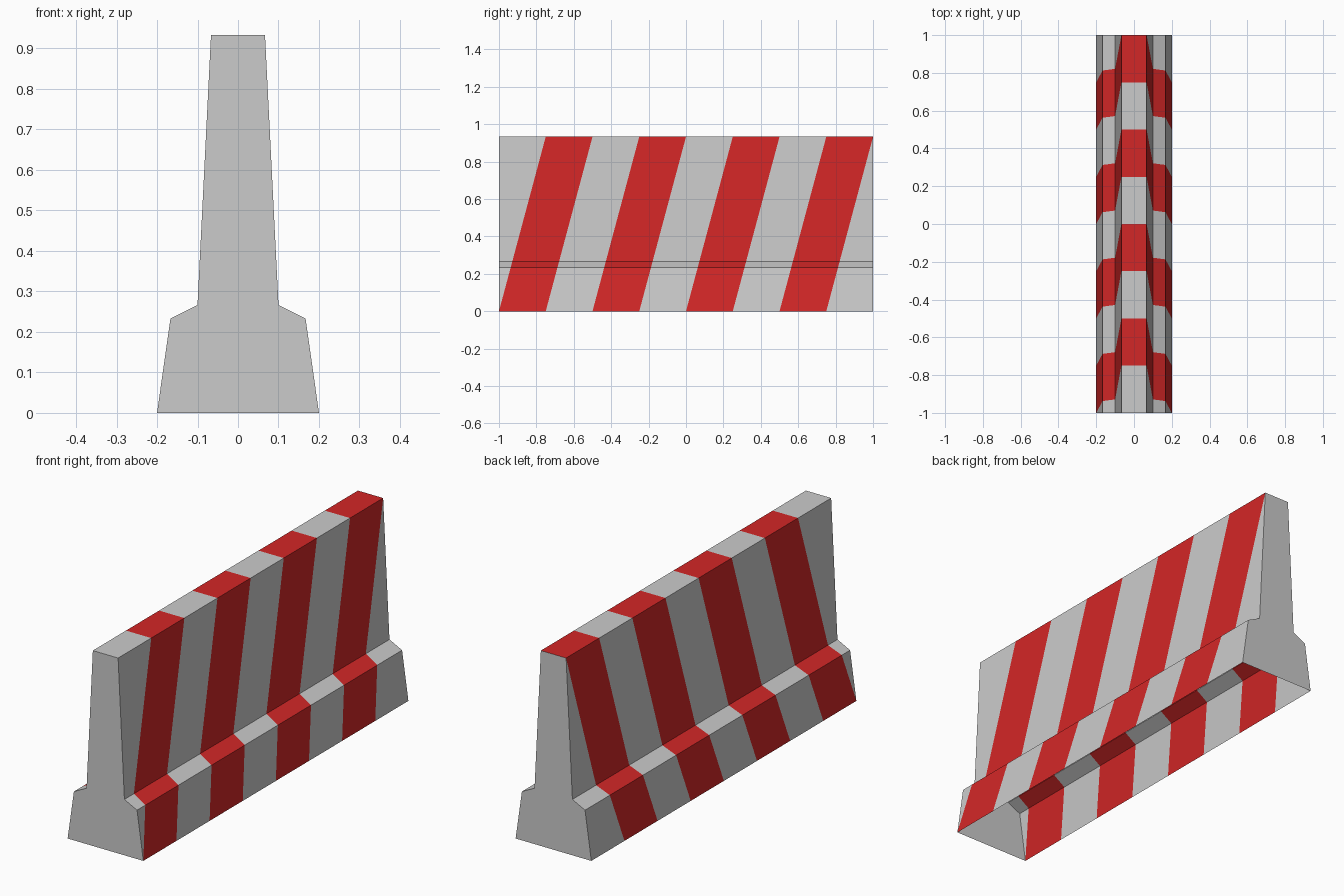
import bpy
import bmesh

if "Cube" in bpy.data.objects:
    bpy.data.objects.remove(bpy.data.objects["Cube"])

HEIGHT = 0.933
SLANT = 0.25 / HEIGHT      # stripe lean along y per unit of height
STEP = 0.25                # stripe width

# Half cross-section, mirrored into an open-bottomed outline
half = [(0.2, 0), (0.1667, 0.2333), (0.1, 0.2667), (0.0667, HEIGHT)]
outline = half + [(-x, z) for x, z in reversed(half)]

# Side and top walls swept along y
bm = bmesh.new()
front = [bm.verts.new((x, -1, z)) for x, z in outline]
back = [bm.verts.new((x, 1, z)) for x, z in outline]
for i in range(len(outline) - 1):
    bm.faces.new((front[i], back[i], back[i + 1], front[i + 1]))

# Slanted cuts along the stripe borders
for i in range(8):
    bmesh.ops.bisect_plane(bm, geom=bm.verts[:] + bm.edges[:] + bm.faces[:], dist=1e-5,
                           plane_co=(0, -1 + i * STEP, 0), plane_no=(0, 1, -SLANT))

# Every second band is red
for f in bm.faces:
    c = f.calc_center_median()
    band = int((c.y - SLANT * c.z + 3) // STEP)
    f.material_index = 1 if band % 2 == 0 else 0

# Plain end caps; the underside stays open
for y in (-1, 1):
    bm.faces.new([bm.verts.new((x, y, z)) for x, z in outline])
bmesh.ops.remove_doubles(bm, verts=bm.verts[:], dist=1e-4)
bmesh.ops.recalc_face_normals(bm, faces=bm.faces[:])

mesh = bpy.data.meshes.new("road_barrier")
bm.to_mesh(mesh)
bm.free()

# Bare grey concrete in slot 0, red paint in slot 1
red = bpy.data.materials.new("red_paint")
red.diffuse_color = (0.65, 0.02, 0.02, 1)
red.use_nodes = True
red.node_tree.nodes["Principled BSDF"].inputs["Base Color"].default_value = red.diffuse_color
mesh.materials.append(None)
mesh.materials.append(red)
bpy.context.collection.objects.link(bpy.data.objects.new("road_barrier", mesh))
